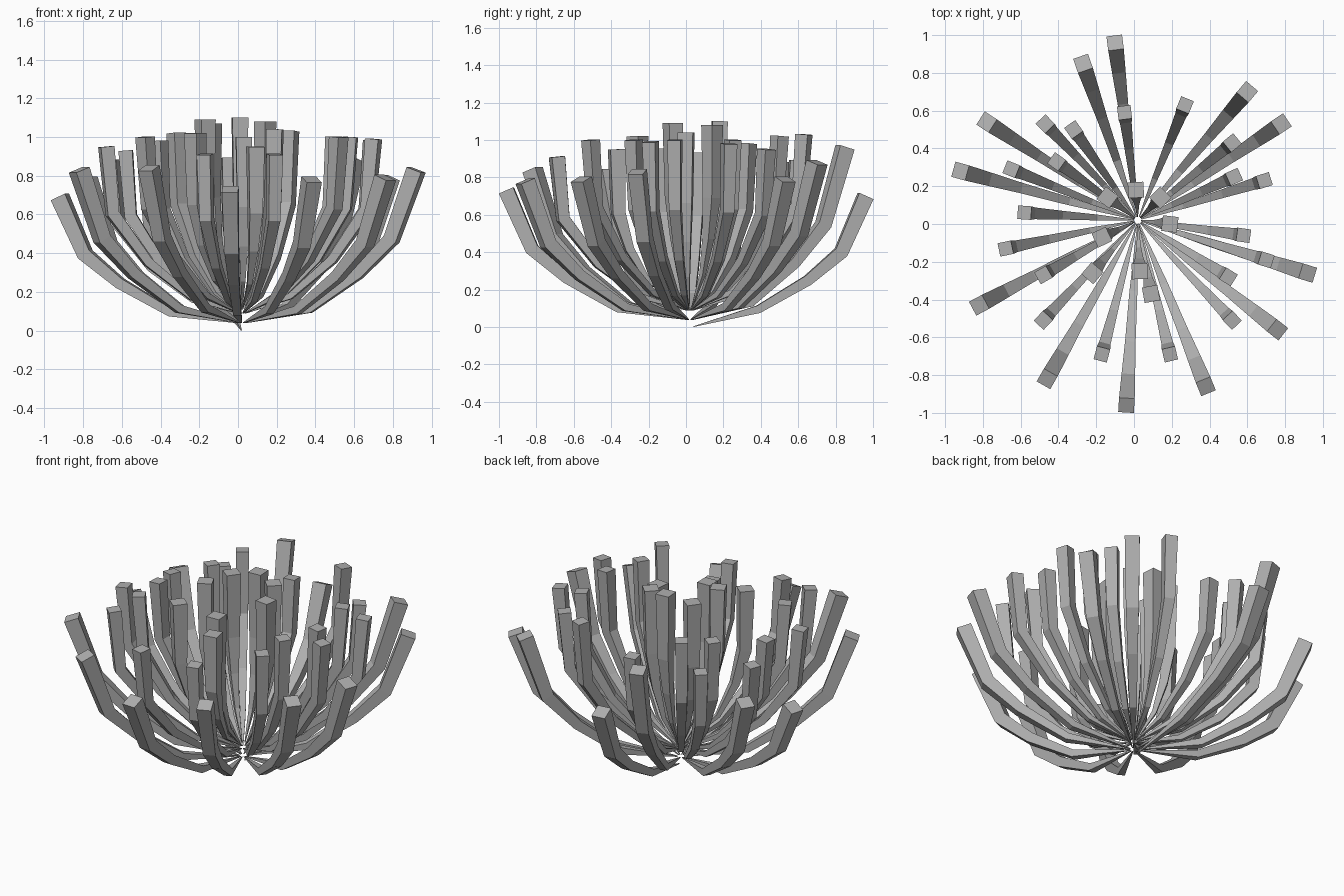
import bpy
import bmesh
from mathutils import Vector

cube = bpy.data.objects.get("Cube")
if cube:
    bpy.data.objects.remove(cube, do_unlink=True)

# Single matte grey shared by every stalk
grey = bpy.data.materials.new("matte_grey")
grey.use_nodes = True
colour = (0.43, 0.43, 0.43, 1.0)
grey.diffuse_color = colour
grey.node_tree.nodes["Principled BSDF"].inputs["Base Color"].default_value = colour

# All roots gather round a point slightly off the middle
ROOT_CENTRE = Vector((0.02, 0.02, 0))


def make_stalk(name, tip, root_height, bends, widths):
    """Sweep a tapering square section along a bent path in a vertical plane."""
    tip = Vector(tip)
    flat = Vector((tip.x, tip.y, 0)) - ROOT_CENTRE
    outward = flat.normalized()
    up = Vector((0, 0, 1))
    side = up.cross(outward)

    # Path: root, three bends given as fractions of the tip, then the tip
    path = [ROOT_CENTRE + outward * 0.02 + up * root_height]
    path += [ROOT_CENTRE + flat * r + up * (tip.z * h) for r, h in bends]
    path.append(tip)

    bm = bmesh.new()
    rings = []
    for i, (point, width) in enumerate(zip(path, widths)):
        before = path[max(i - 1, 0)]
        after = path[min(i + 1, len(path) - 1)]
        normal = side.cross((after - before).normalized())
        half = width / 2
        corners = ((-1, -1), (1, -1), (1, 1), (-1, 1))
        rings.append([bm.verts.new(point + (side * a + normal * b) * half)
                      for a, b in corners])
    for lower, upper in zip(rings, rings[1:]):
        for k in range(4):
            n = (k + 1) % 4
            bm.faces.new((lower[k], lower[n], upper[n], upper[k]))
    bm.faces.new(rings[0][::-1])
    bm.faces.new(rings[-1])
    bmesh.ops.recalc_face_normals(bm, faces=bm.faces)

    mesh = bpy.data.meshes.new(name)
    bm.to_mesh(mesh)
    bm.free()
    mesh.materials.append(grey)
    stalk = bpy.data.objects.new(name, mesh)
    bpy.context.collection.objects.link(stalk)


def make_crown(name, root_height, bends, widths, tips):
    for number, tip in enumerate(tips, 1):
        make_stalk(f"{name}_stalk_{number}", tip, root_height, bends, widths)


# Inner crown: tall, nearly upright stalks
make_crown("inner", 0.11, ((0.57, 0.26), (0.83, 0.44), (0.98, 0.64)),
           (0.004, 0.025, 0.046, 0.068, 0.083), (
    (.14, .14, 1.08), (.01, .18, 1.1), (.19, 0, 1.04), (-.17, -.07, 1.09),
    (-.14, .14, 1.07), (.03, -.25, 1), (-.22, -.26, 1.02), (.09, -.37, .95)))

# Middle crown: stalks that lean out, then turn upright
make_crown("middle", 0.09, ((0.37, 0.18), (0.69, 0.37), (0.955, 0.635)),
           (0.004, 0.031, 0.046, 0.062, 0.072), (
    (-.05, .59, .89), (.27, .63, 1.03), (.52, .43, .95), (.53, .25, 1),
    (.69, .23, .98), (.58, -.06, 1), (.7, -.19, .99), (.5, -.28, 1),
    (.52, -.51, 1), (.19, -.69, .91), (-.17, -.69, .91), (-.48, -.51, 1),
    (-.48, -.27, 1), (-.68, -.13, .95), (-.58, .06, .93), (-.65, .29, .88),
    (-.47, .53, .88), (-.32, .5, 1.02), (-.41, .33, .98)))

# Outer crown: wide, low stalks that form the bowl
OUTER_BENDS = ((0.39, 0.135), (0.67, 0.355), (0.86, 0.57))
OUTER_WIDTHS = (0.004, 0.042, 0.056, 0.072, 0.083)
make_crown("outer", 0.04, OUTER_BENDS, OUTER_WIDTHS, (
    (-.27, .85, .96), (.6, .7, .88), (.78, .53, .79), (.92, -.26, .83),
    (.76, -.56, .79), (.38, -.86, .78), (-.04, -.96, .73),
    (-.46, -.82, .84), (-.82, -.43, .83), (-.92, .28, .69), (-.78, .54, .78)))

# Lowest stalk: the one whose root touches the ground
make_crown("lowest", 0.002, OUTER_BENDS, OUTER_WIDTHS, ((-.1, .96, .7),))
